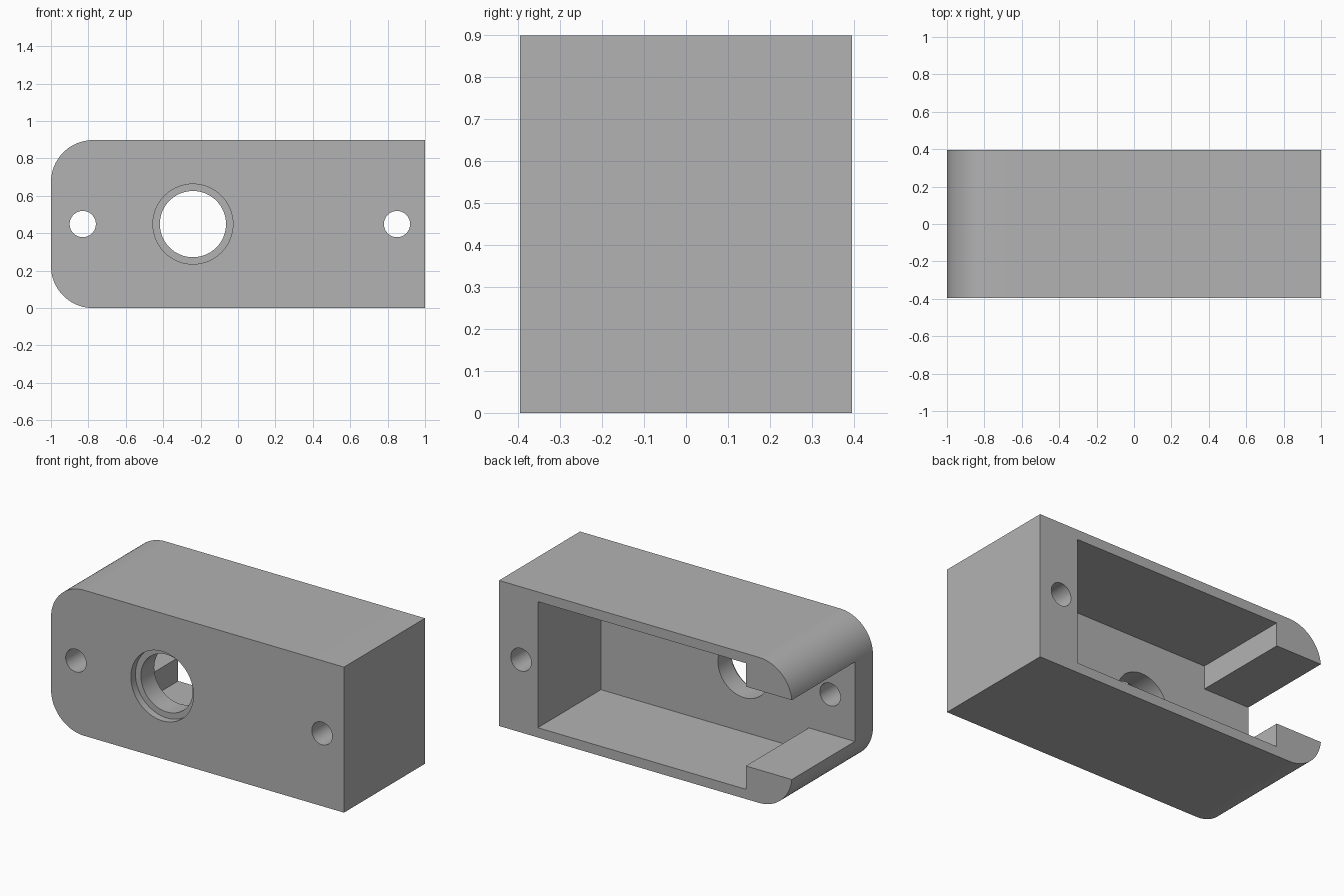
import bpy
import bmesh
from math import sin, cos, pi, radians

cube = bpy.data.objects.get("Cube")
if cube:
    bpy.data.objects.remove(cube, do_unlink=True)

HEIGHT = 0.898
MID = HEIGHT / 2
HALF_DEPTH = 0.395
WALL_BACK = -0.22      # inner face of the front wall
RADIUS = 0.225         # rounded end corners

grey = bpy.data.materials.new("light_grey")
grey.use_nodes = True
colour = (0.448, 0.448, 0.448, 1)
grey.diffuse_color = colour
grey.node_tree.nodes["Principled BSDF"].inputs["Base Color"].default_value = colour


def extrude_profile(name, points, y0, y1):
    """Extrude an (x, z) outline from y0 to y1."""
    bm = bmesh.new()
    face = bm.faces.new([bm.verts.new((x, y0, z)) for x, z in points])
    result = bmesh.ops.extrude_face_region(bm, geom=[face])
    verts = [v for v in result["geom"] if isinstance(v, bmesh.types.BMVert)]
    bmesh.ops.translate(bm, verts=verts, vec=(0, y1 - y0, 0))
    bmesh.ops.recalc_face_normals(bm, faces=bm.faces)
    mesh = bpy.data.meshes.new(name)
    bm.to_mesh(mesh)
    bm.free()
    mesh.materials.append(grey)
    obj = bpy.data.objects.new(name, mesh)
    bpy.context.collection.objects.link(obj)
    return obj


def arc(cx, cz, r, start, end, steps):
    return [(cx + r * cos(start + (end - start) * i / steps),
             cz + r * sin(start + (end - start) * i / steps)) for i in range(steps + 1)]


def circle(cx, r):
    return arc(cx, MID, r, 0, 2 * pi, 64)[:-1]


def cut(target, cutter):
    cutter.hide_render = True
    mod = target.modifiers.new("cut", 'BOOLEAN')
    mod.operation = 'DIFFERENCE'
    mod.solver = 'EXACT'
    mod.object = cutter
    bpy.context.view_layer.objects.active = target
    bpy.ops.object.modifier_apply(modifier=mod.name)
    bpy.data.objects.remove(cutter, do_unlink=True)


# Housing block, rounded at one end
outline = [(1, 0), (1, HEIGHT)]
outline += arc(-1 + RADIUS, HEIGHT - RADIUS, RADIUS, pi / 2, pi, 20)
outline += arc(-1 + RADIUS, RADIUS, RADIUS, pi, 1.5 * pi, 20)
housing = extrude_profile("housing", outline, -HALF_DEPTH, HALF_DEPTH)

# Back pocket with a narrower slot running out of the rounded end
upper = [(0.735, 0.389), (-0.685, 0.389), (-0.685, 0.245), (-1.1, 0.245)]
pocket = [(x, MID + dz) for x, dz in upper] + [(x, MID - dz) for x, dz in reversed(upper)]
cut(housing, extrude_profile("pocket_cutter", pocket, WALL_BACK, 0.5))

# Stepped main bore and two screw holes
cut(housing, extrude_profile("counterbore_cutter", circle(-0.241, 0.214), -0.5, -0.35))
cut(housing, extrude_profile("bore_cutter", circle(-0.241, 0.177), -0.5, -0.1))
for x in (-0.83, 0.85):
    cut(housing, extrude_profile("screw_hole_cutter", circle(x, 0.07), -0.5, 0.5))

# Smooth round walls, sharp edges
bpy.ops.object.select_all(action='DESELECT')
housing.select_set(True)
bpy.context.view_layer.objects.active = housing
bpy.ops.object.shade_smooth_by_angle(angle=radians(30))
